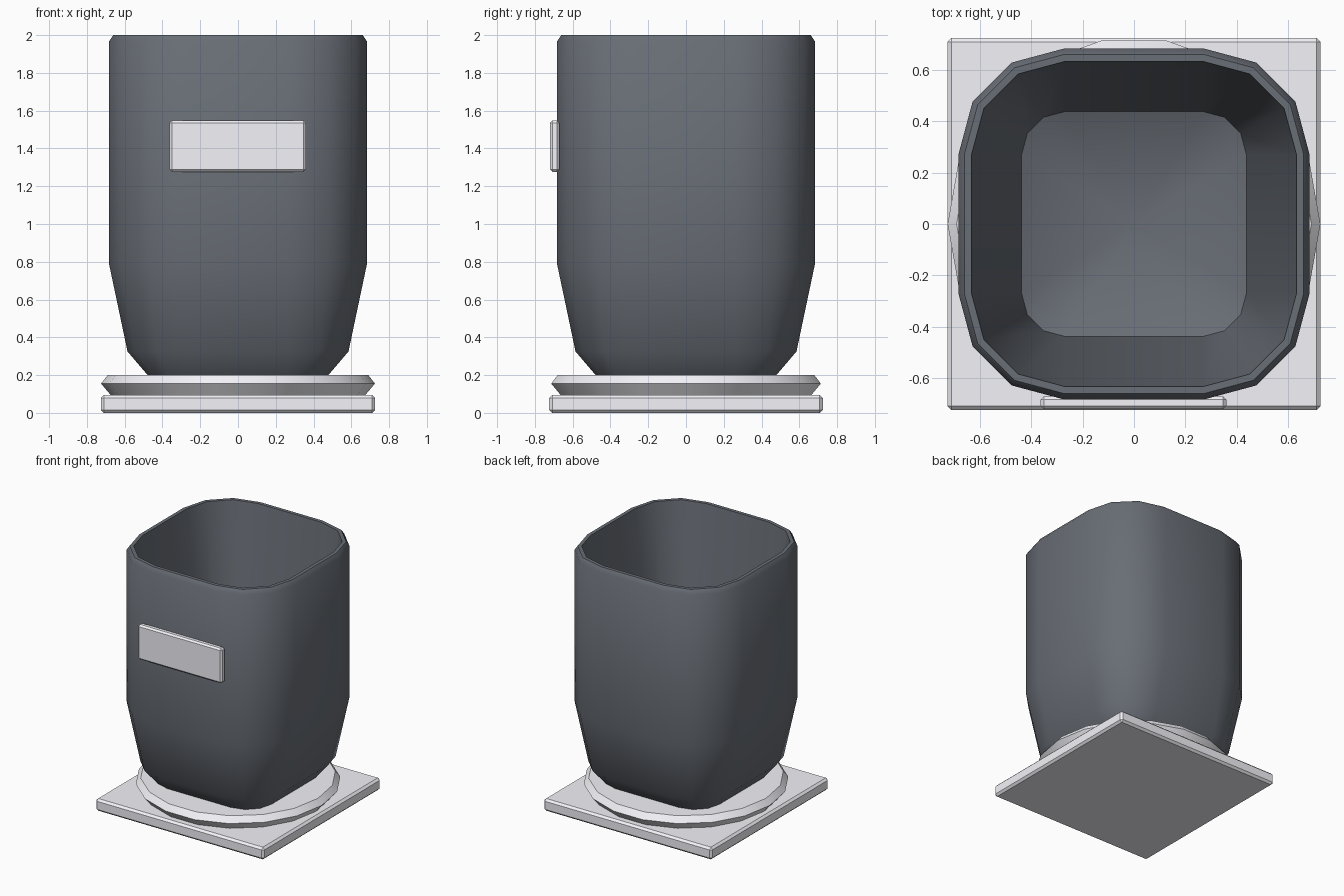
import bpy, bmesh
from math import cos, sin, pi, radians

if "Cube" in bpy.data.objects:
    bpy.data.objects.remove(bpy.data.objects["Cube"])


def finish(bm, name, angle=35, mat=None):
    bmesh.ops.recalc_face_normals(bm, faces=bm.faces)
    me = bpy.data.meshes.new(name)
    bm.to_mesh(me)
    bm.free()
    ob = bpy.data.objects.new(name, me)
    bpy.context.collection.objects.link(ob)
    if mat:
        me.materials.append(mat)
    bpy.ops.object.select_all(action='DESELECT')
    ob.select_set(True)
    bpy.context.view_layer.objects.active = ob
    bpy.ops.object.shade_smooth_by_angle(angle=radians(angle))
    return ob


def bevelled_box(name, lo, hi, bevel, mat):
    bm = bmesh.new()
    bmesh.ops.create_cube(bm, size=1)
    for v in bm.verts:
        v.co = [(a + b) / 2 + c * (b - a) for a, b, c in zip(lo, hi, v.co)]
    bmesh.ops.bevel(bm, geom=bm.edges[:], offset=bevel, segments=1,
                    affect='EDGES', profile=0.5)
    return finish(bm, name, 30, mat)


def loft(name, sections, start_z, end_z, angle, mat=None):
    """Bridge rings of points; close each end with a fan to a centre point."""
    bm = bmesh.new()
    rings = [[bm.verts.new(p) for p in s] for s in sections]
    n = len(rings[0])
    for a, b in zip(rings, rings[1:]):
        for i in range(n):
            j = (i + 1) % n
            bm.faces.new((a[i], a[j], b[j], b[i]))
    for ring, z in ((rings[0], start_z), (rings[-1], end_z)):
        c = bm.verts.new((0, 0, z))
        for i in range(n):
            bm.faces.new((ring[i], ring[(i + 1) % n], c))
    return finish(bm, name, angle, mat)


def rounded_square(r, z, flat=0.27):
    pts = []
    for q, (sx, sy) in enumerate(((1, 1), (-1, 1), (-1, -1), (1, -1))):
        for k in range(4):
            a = q * pi / 2 + k * pi / 6
            pts.append((sx * flat + (r - flat) * cos(a),
                        sy * flat + (r - flat) * sin(a), z))
    return pts


def circle(r, z, n=18):
    return [(r * cos(2 * pi * i / n), r * sin(2 * pi * i / n), z) for i in range(n)]


def material(name, colour):
    m = bpy.data.materials.new(name)
    m.diffuse_color = (*colour, 1)
    m.use_nodes = True
    m.node_tree.nodes["Principled BSDF"].inputs["Base Color"].default_value = m.diffuse_color
    return m


dark = material("dark_grey", (0.14, 0.155, 0.18))
light = material("light_grey", (0.9, 0.9, 0.95))

# square foot plate
bevelled_box("base_plate", (-0.726, -0.724, 0), (0.726, 0.724, 0.095), 0.016, light)

# round collar between plate and pot
loft("base_collar", [circle(0.67, 0.09), circle(0.725, 0.155), circle(0.69, 0.2)],
     0.09, 0.2, 30, light)

# hollow pot: outside upward, over the rim, then down the tapering inside
profile = [(0.47, 0.19), (0.585, 0.325), (0.683, 0.79), (0.683, 1.967), (0.66, 2.0),
           (0.632, 2.0), (0.437, 0.42)]
loft("pot", [rounded_square(r, z) for r, z in profile], 0.19, 0.22, 35, dark)

# blank name plate on the front
bevelled_box("front_plaque", (-0.363, -0.72, 1.276), (0.36, -0.67, 1.548), 0.013, light)
